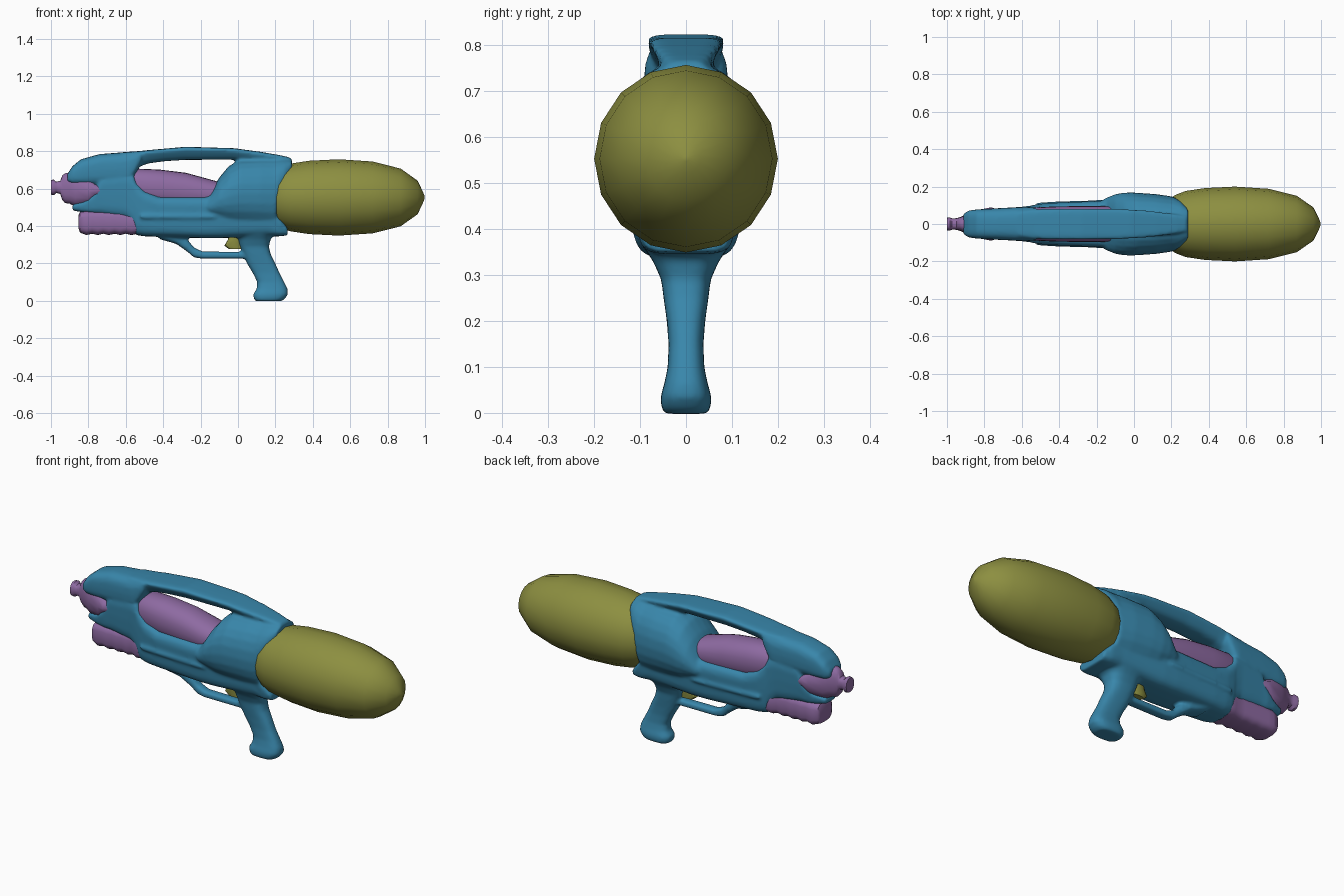
import bpy, bmesh, math


def material(name, rgb):
    m = bpy.data.materials.new(name)
    m.diffuse_color = (*rgb, 1)
    return m


blue = material("blue plastic", (0.040, 0.240, 0.405))
olive = material("olive plastic", (0.265, 0.275, 0.052))
purple = material("purple plastic", (0.27, 0.145, 0.36))


def loft(bm, rows, p=2.0, axis='x', n=24, taper=0.0):
    """Superellipse sections; each row is (position, low, high, half width)."""
    rings = []
    for t, lo, hi, w in rows:
        ring = []
        for i in range(n):
            a = 2 * math.pi * i / n
            c, s = math.cos(a), math.sin(a)
            c = math.copysign(abs(c) ** (2 / p), c)
            s = math.copysign(abs(s) ** (2 / p), s)
            y = w * c * (1 - taper * (1 - s) / 2)
            h = (lo + hi) / 2 + s * (hi - lo) / 2
            ring.append(bm.verts.new((t, y, h) if axis == 'x' else (h, y, t)))
        rings.append(ring)
    faces = [bm.faces.new(rings[0]), bm.faces.new(rings[-1])]
    for a, b in zip(rings, rings[1:]):
        for i in range(n):
            j = (i + 1) % n
            faces.append(bm.faces.new((a[i], a[j], b[j], b[i])))
    bmesh.ops.recalc_face_normals(bm, faces=faces)


def finish(bm, name, mat, angle=45):
    me = bpy.data.meshes.new(name)
    bm.to_mesh(me)
    bm.free()
    me.materials.append(mat)
    ob = bpy.data.objects.new(name, me)
    bpy.context.collection.objects.link(ob)
    bpy.ops.object.select_all(action='DESELECT')
    ob.select_set(True)
    bpy.context.view_layer.objects.active = ob
    bpy.ops.object.shade_smooth_by_angle(angle=math.radians(angle))
    return ob


def part(name, mat, rows, **kw):
    bm = bmesh.new()
    loft(bm, rows, **kw)
    return finish(bm, name, mat)


# Blue shell: overlapping lofts fused into one smooth moulding
shell = bmesh.new()
# hood over the nozzle
loft(shell, [(-.912, .635, .68, .055), (-.885, .622, .72, .072), (-.84, .617, .757, .078),
             (-.74, .615, .785, .084), (-.58, .62, .797, .092), (-.55, .67, .80, .09),
             (-.52, .73, .80, .085)], p=3.2)
# carrying handle
loft(shell, [(-.62, .70, .795, .08), (-.535, .715, .80, .09),
             (-.48, .735, .806, .094), (-.39, .747, .814, .096), (-.28, .754, .824, .097),
             (-.02, .755, .816, .092), (.12, .73, .797, .078), (.23, .71, .778, .06),
             (.285, .71, .765, .045)], p=4, taper=.5)
# lower body
loft(shell, [(-.885, .483, .515, .05), (-.82, .472, .535, .072), (-.775, .465, .58, .082),
             (-.73, .46, .67, .087), (-.60, .44, .69, .097), (-.56, .40, .685, .102),
             (-.545, .352, .645, .106), (-.50, .345, .593, .114), (-.42, .343, .56, .12),
             (-.18, .335, .56, .13), (-.1, .335, .58, .132), (.16, .345, .58, .122),
             (.22, .345, .45, .115), (.265, .35, .39, .1)], p=4.5, taper=.15)
# rear tank housing
loft(shell, [(-.19, .47, .53, .115), (-.15, .44, .575, .14), (-.1, .42, .66, .16),
             (-.05, .40, .72, .168), (.01, .39, .757, .168), (.12, .385, .763, .16),
             (.2, .38, .763, .148), (.213, .42, .763, .145), (.25, .54, .763, .122),
             (.288, .68, .757, .08)], p=2.15)
# pistol grip
loft(shell, [(.42, -.03, .21, .1), (.36, -.02, .2, .092), (.33, 0, .175, .072),
             (.29, .01, .165, .054), (.25, .028, .175, .049), (.2, .048, .2, .042),
             (.15, .078, .222, .038), (.1, .103, .248, .04), (.065, .1, .265, .047),
             (.035, .08, .268, .056), (.01, .085, .25, .054), (-.002, .095, .23, .046)],
     p=2.8, axis='z')
# trigger guard
loft(shell, [(-.42, .33, .38, .06), (-.33, .305, .36, .045), (-.27, .262, .328, .032),
             (-.235, .232, .285, .028), (-.19, .225, .264, .027), (.06, .225, .262, .027)], p=3)
# raised side ribs, mirrored
for side in (-1, 1):
    first = len(shell.verts)
    loft(shell, [(-.52, .440, .460, .012), (-.48, .438, .463, .016), (-.16, .438, .463, .016),
                 (-.12, .440, .460, .012)], p=3, n=12)
    shell.verts.ensure_lookup_table()
    for v in shell.verts[first:]:
        v.co.y += side * (.101 + (v.co.x + .52) * .036)
body = finish(shell, "shell", blue)
remesh = body.modifiers.new("fuse", 'REMESH')
remesh.mode = 'VOXEL'
remesh.voxel_size = .008
remesh.use_smooth_shade = True
smooth = body.modifiers.new("soften", 'SMOOTH')
smooth.factor = .5
smooth.iterations = 8

# Water tank: 16-sided smooth ellipsoid
part("water_tank", olive, [(x, .553 - r, .553 + r, r * .98) for x, r in (
    (.17, .12), (.22, .158), (.275, .18), (.38, .196), (.54, .204), (.72, .192),
    (.87, .154), (.96, .09), (.988, .032), (.998, .006))], n=16)

# Trigger
part("trigger", olive, [(.37, -.045, .02, .025), (.325, -.055, .02, .025),
                        (.295, -.073, .02, .024), (.278, -.05, .02, .022)],
     p=3, axis='z', n=12)

# Inner pressure chamber seen through the window
part("inner_chamber", purple, [(-.60, .55, .69, .07), (-.54, .52, .707, .088),
                               (-.42, .5, .702, .094), (-.28, .49, .685, .096),
                               (-.17, .49, .655, .096), (-.08, .49, .63, .09)], p=2.3)

# Nozzle
part("nozzle", purple, [(-1, .568, .646, .034), (-.985, .565, .649, .035), (-.972, .577, .637, .03),
                        (-.95, .572, .642, .031), (-.94, .54, .67, .034), (-.925, .523, .682, .038),
                        (-.9, .52, .687, .052), (-.87, .502, .687, .064), (-.8, .503, .67, .082),
                        (-.765, .55, .63, .089), (-.7, .56, .62, .07)], p=2.4, n=16)

# Front pump grip with shallow finger ridges underneath
ridges = [(-.81 + i * .03, .359 if i % 2 else .352, .485, .073 if i % 2 else .076)
          for i in range(8)]
part("pump_grip", purple, [(-.852, .385, .46, .05), (-.845, .365, .475, .064)]
     + ridges + [(-.57, .352, .485, .084), (-.53, .36, .47, .085)], p=3.4)
